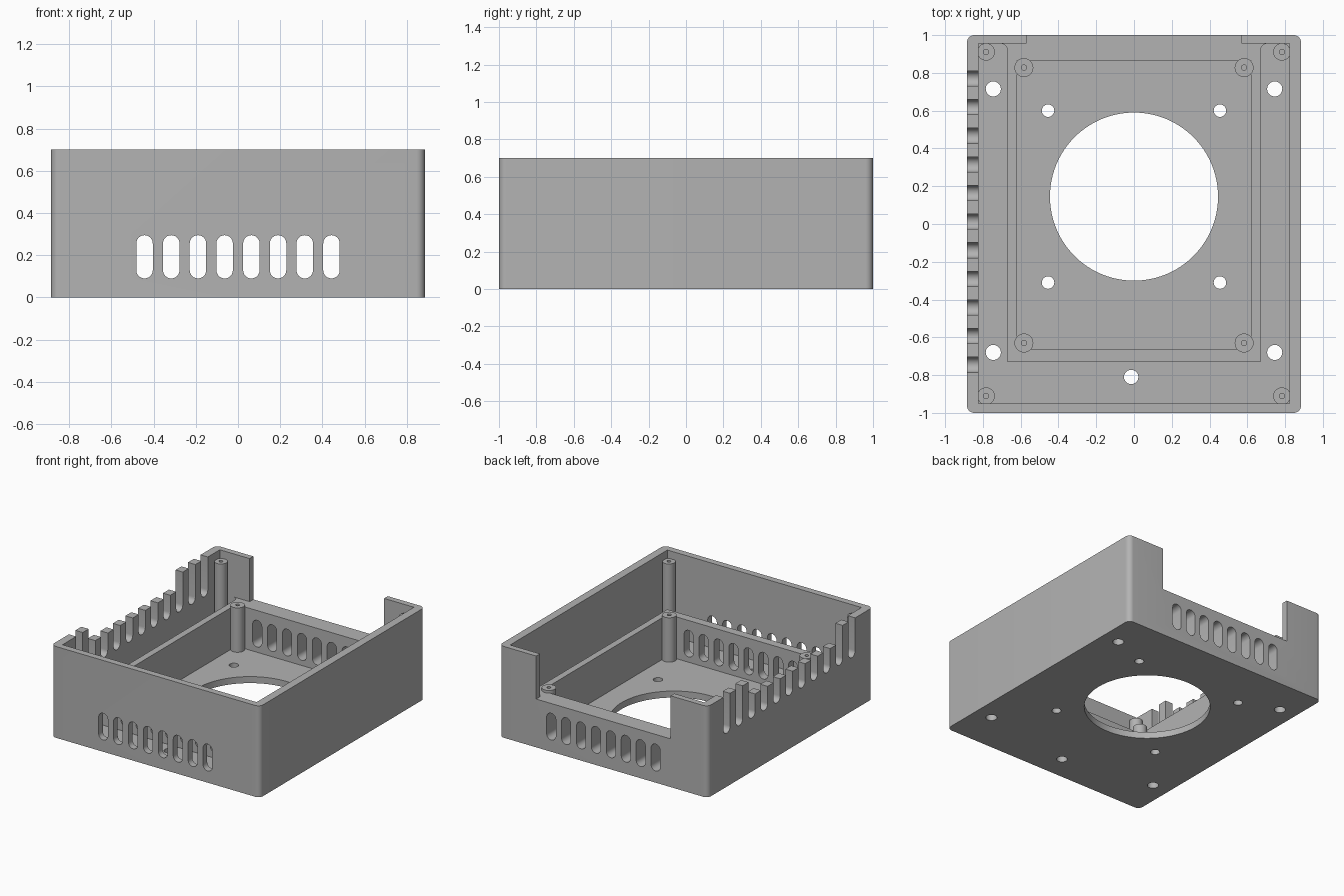
import bpy, bmesh, math

cube = bpy.data.objects.get("Cube")
if cube:
    bpy.data.objects.remove(cube, do_unlink=True)

grey = bpy.data.materials.new("matte grey")
grey.use_nodes = True
GREY = (0.45, 0.45, 0.45, 1)
grey.diffuse_color = GREY
grey.node_tree.nodes["Principled BSDF"].inputs["Base Color"].default_value = GREY

HX, HY, HEIGHT, FLOOR = 0.885, 1.0, 0.7, 0.05
FRAME_TOP = 0.37


# Outline helpers
def arc(cx, cy, r, start, end, steps):
    angles = [math.radians(start + (end - start) * i / steps) for i in range(steps + 1)]
    return [(cx + r * math.cos(a), cy + r * math.sin(a)) for a in angles]


def rect(x0, y0, x1, y1):
    return [(x0, y0), (x1, y0), (x1, y1), (x0, y1)]


def circle(cx, cy, r, n=32):
    return arc(cx, cy, r, 0, 360, n)[:-1]


def slot(c, low, high, r):
    return arc(c, high - r, r, 0, 180, 12) + arc(c, low + r, r, 180, 360, 12)


def prisms(name, outlines, low, high, axis="z"):
    """Extrude outlines along an axis into one mesh object."""
    place = {"z": lambda a, b, h: (a, b, h),
             "y": lambda a, b, h: (a, h, b),
             "x": lambda a, b, h: (h, a, b)}[axis]
    bm = bmesh.new()
    for pts in outlines:
        bottom = [bm.verts.new(place(a, b, low)) for a, b in pts]
        top = [bm.verts.new(place(a, b, high)) for a, b in pts]
        bm.faces.new(bottom)
        bm.faces.new(top)
        for i in range(len(pts)):
            j = (i + 1) % len(pts)
            bm.faces.new((bottom[i], bottom[j], top[j], top[i]))
    bmesh.ops.recalc_face_normals(bm, faces=bm.faces)
    mesh = bpy.data.meshes.new(name)
    bm.to_mesh(mesh)
    bm.free()
    mesh.materials.append(grey)
    obj = bpy.data.objects.new(name, mesh)
    bpy.context.collection.objects.link(obj)
    return obj


def activate(obj):
    bpy.ops.object.select_all(action="DESELECT")
    obj.select_set(True)
    bpy.context.view_layer.objects.active = obj


def cut(obj, outlines, low, high, axis="z"):
    cutter = prisms("cutter", outlines, low, high, axis)
    cutter.hide_render = True
    mod = obj.modifiers.new("cut", "BOOLEAN")
    mod.operation, mod.solver, mod.object = "DIFFERENCE", "EXACT", cutter
    activate(obj)
    bpy.ops.object.modifier_apply(modifier=mod.name)
    bpy.data.objects.remove(cutter, do_unlink=True)


def smooth(obj):
    activate(obj)
    bpy.ops.object.shade_smooth_by_angle(angle=math.radians(30))


# Vent slots shared by front wall, back wall and inner frame
vents = [slot(0.1265 * (i - 3.5), 0.09, 0.295, 0.039) for i in range(8)]

# Outer case with rounded upright corners
R = 0.04
outline = (arc(HX - R, HY - R, R, 0, 90, 8) + arc(R - HX, HY - R, R, 90, 180, 8)
           + arc(R - HX, R - HY, R, 180, 270, 8) + arc(HX - R, R - HY, R, 270, 360, 8))
case = prisms("outer_case", [outline], 0, HEIGHT)
cut(case, [rect(-0.823, -0.95, 0.823, 0.955)], FLOOR, 1)
cut(case, vents, -1.2, 1.2, "y")

# Opening in the back wall
cut(case, [rect(-0.57, FRAME_TOP, 0.57, 1)], 0.9, 1.2, "y")

# Comb of open slots in the side wall, with lowered middle teeth
cut(case, [slot(0.77 - 0.1515 * i, 0.41, 0.9, 0.04) for i in range(11)], -1, -0.75, "x")
cut(case, [rect(-0.595, 0.58, 0.467, 1)], -1, -0.75, "x")

# Fan opening and screw holes in the floor
holes = [circle(0, 0.145, 0.445, 96), circle(-0.015, -0.81, 0.038)]
for side in (-1, 1):
    holes += [circle(side * 0.745, y, 0.04) for y in (0.715, -0.68)]
    holes += [circle(side * 0.455, y, 0.033) for y in (0.6, -0.31)]
cut(case, holes, -0.2, 0.2)
smooth(case)

# Inner frame, flared where it meets the back wall
flare = arc(0.705, 0.92, 0.035, 180, 90, 6)
right = [(0.67, -0.73)] + flare
frame = prisms("inner_frame", [right + [(-x, y) for x, y in reversed(right)]], 0.03, FRAME_TOP)
cut(frame, [rect(-0.62, -0.665, 0.62, 0.865)], -0.1, 1)
cut(frame, vents, -1.2, 1.2, "y")
smooth(frame)


# Screw posts with blind pilot holes
def post(name, x, y, r, top):
    obj = prisms(name, [circle(x, y, r)], 0.02, top)
    cut(obj, [circle(x, y, 0.014, 16)], top - 0.2, 1)
    smooth(obj)


for sx, side in ((1, "left"), (-1, "right")):
    for sy, end in ((-1, "front"), (1, "back")):
        post(f"corner_post_{end}_{side}", sx * 0.783, sy * 0.911, 0.046, 0.64)
        post(f"board_post_{end}_{side}", sx * 0.583, 0.099 + sy * 0.729, 0.05, 0.39)
